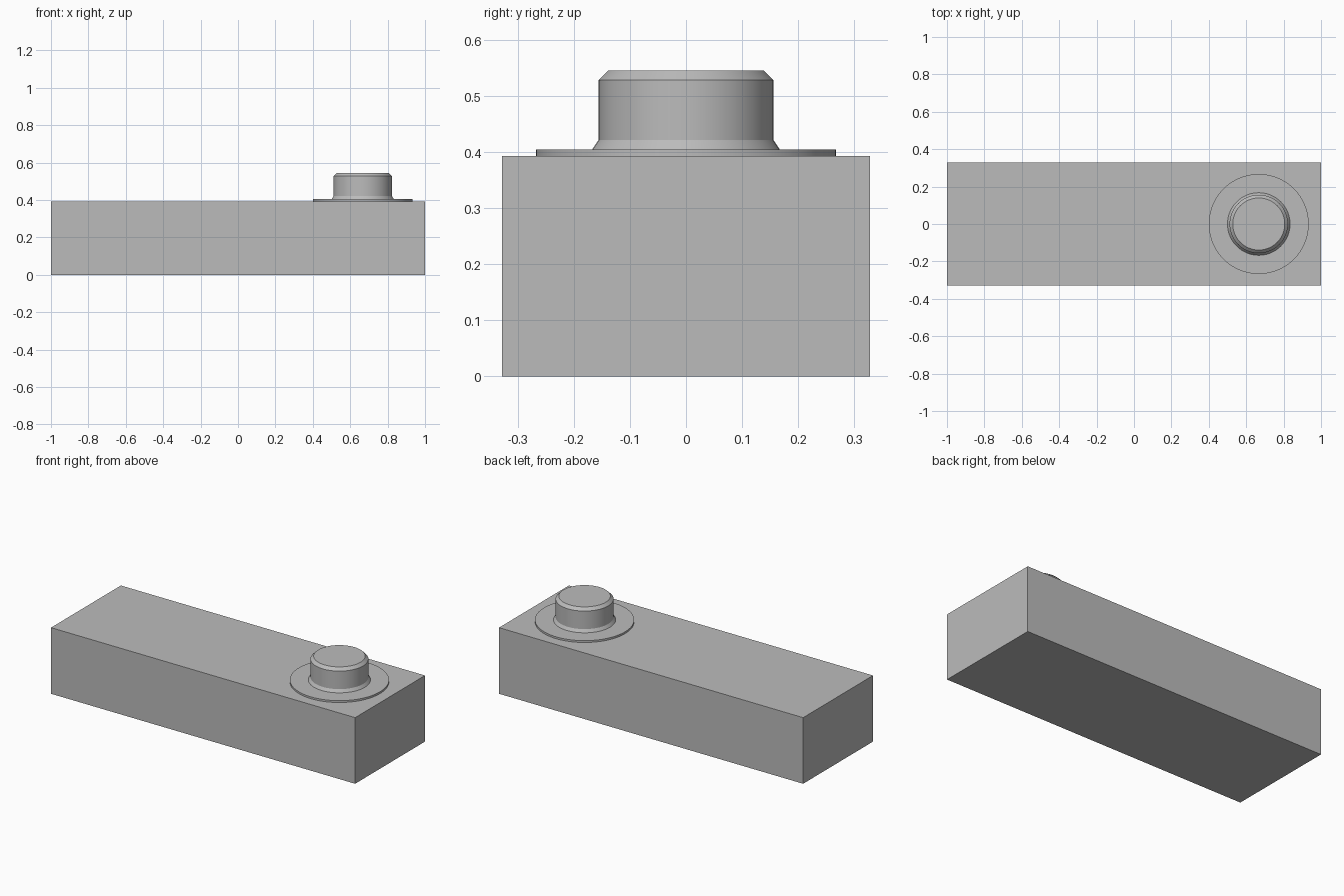
import bpy
import bmesh
import math

cube = bpy.data.objects.get("Cube")
if cube:
    bpy.data.objects.remove(cube, do_unlink=True)

grey = bpy.data.materials.new("plain_grey")
grey.use_nodes = True
COLOUR = (0.5, 0.5, 0.5, 1)
grey.diffuse_color = COLOUR
grey.node_tree.nodes["Principled BSDF"].inputs["Base Color"].default_value = COLOUR

BLOCK_TOP = 0.393
PEG_X = 0.667


def finish(name, bm, location):
    mesh = bpy.data.meshes.new(name)
    bmesh.ops.recalc_face_normals(bm, faces=bm.faces)
    bm.to_mesh(mesh)
    bm.free()
    mesh.materials.append(grey)
    obj = bpy.data.objects.new(name, mesh)
    obj.location = location
    bpy.context.collection.objects.link(obj)
    return obj


def turned(name, profile, sides=96):
    """Spin a radius/height profile into a capped solid on the block."""
    bm = bmesh.new()
    rings = [[bm.verts.new((r * math.cos(2 * math.pi * i / sides),
                            r * math.sin(2 * math.pi * i / sides), z))
              for i in range(sides)] for r, z in profile]
    for low, high in zip(rings, rings[1:]):
        for i in range(sides):
            j = (i + 1) % sides
            bm.faces.new((low[i], low[j], high[j], high[i]))
    bm.faces.new(rings[0])
    bm.faces.new(rings[-1])
    obj = finish(name, bm, (PEG_X, 0, BLOCK_TOP))
    bpy.ops.object.select_all(action="DESELECT")
    obj.select_set(True)
    bpy.context.view_layer.objects.active = obj
    bpy.ops.object.shade_smooth_by_angle(angle=math.radians(25))


# Rectangular base
bm = bmesh.new()
bmesh.ops.create_cube(bm, size=1)
bmesh.ops.scale(bm, vec=(2, 0.656, BLOCK_TOP), verts=bm.verts)
finish("base_block", bm, (0, 0, BLOCK_TOP / 2))

# Thin round flange, and the peg with its flared foot and chamfered top
turned("flange", [(0.267, 0), (0.267, 0.011)])
turned("peg", [(0.168, 0.01), (0.156, 0.028), (0.156, 0.135), (0.139, 0.152)])
